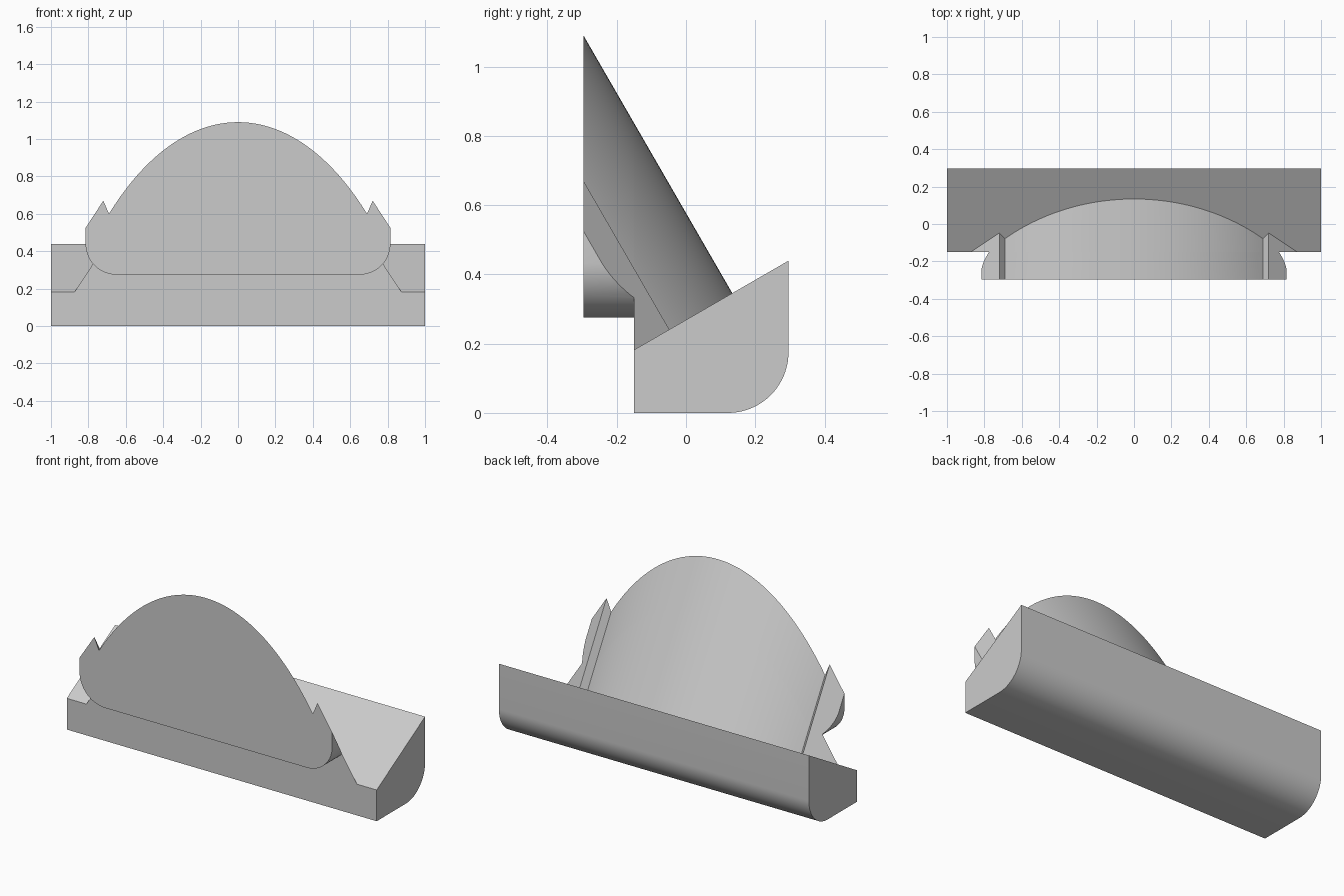
import bpy, bmesh, math
from mathutils import Vector

cube = bpy.data.objects.get("Cube")
if cube:
    bpy.data.objects.remove(cube, do_unlink=True)

grey = bpy.data.materials.new("plain grey")
grey.use_nodes = True
grey.diffuse_color = (0.6, 0.6, 0.6, 1)
grey.node_tree.nodes["Principled BSDF"].inputs["Base Color"].default_value = (0.6, 0.6, 0.6, 1)

FRONT, STEP, BACK = -0.296, -0.15, 0.296   # depth planes
LIP = 0.182                                # height of the base's front edge
TILT = math.radians(30)
SLOPE = math.tan(TILT)
AXIS = Vector((0, math.sin(TILT), -math.cos(TILT)))


def arc(cx, cy, r, start, end, n=20):
    angles = [math.radians(start + (end - start) * i / n) for i in range(n + 1)]
    return [(cx + r * math.cos(a), cy + r * math.sin(a)) for a in angles]


def prism(starts, ends):
    bm = bmesh.new()
    a = [bm.verts.new(p) for p in starts]
    b = [bm.verts.new(p) for p in ends]
    bm.faces.new(a)
    bm.faces.new(b[::-1])
    for i in range(len(a)):
        j = (i + 1) % len(a)
        bm.faces.new((a[j], a[i], b[i], b[j]))
    return bm


def cut(bm, point, normal):
    # Remove everything on the normal's side and close the opening
    bmesh.ops.bisect_plane(bm, geom=bm.verts[:] + bm.edges[:] + bm.faces[:], dist=1e-6,
                           plane_co=point, plane_no=normal, clear_outer=True)
    rim = [e for e in bm.edges if e.is_boundary]
    if rim:
        bmesh.ops.holes_fill(bm, edges=rim, sides=0)


def finish(bm, name):
    bmesh.ops.recalc_face_normals(bm, faces=bm.faces[:])
    mesh = bpy.data.meshes.new(name)
    bm.to_mesh(mesh)
    bm.free()
    mesh.materials.append(grey)
    obj = bpy.data.objects.new(name, mesh)
    bpy.context.collection.objects.link(obj)
    bpy.ops.object.select_all(action="DESELECT")
    obj.select_set(True)
    bpy.context.view_layer.objects.active = obj
    bpy.ops.object.shade_smooth_by_angle(angle=math.radians(25))


def tilted_body():
    # Domed, notched outline pushed square onto the sloping top of the base
    r, rim_x, low = 1.094, 0.69, 0.12
    dome = []
    for i in range(49):
        x = rim_x * (1 - i / 24)
        dome.append((x, 1.09 - 2 * (r - math.sqrt(r * r - x * x))))
    ear = [(0.72 + (0.67 - low) / 1.53, low), (0.72, 0.67)]
    outline = ear + dome + [(-x, z) for x, z in ear[::-1]]
    starts = [Vector((x, FRONT, z)) for x, z in outline]
    up = Vector((0, -SLOPE, 1))
    foot = Vector((0, STEP, LIP))
    ends = [p + AXIS * ((foot - p).dot(up) / AXIS.dot(up)) for p in starts]
    return prism(starts, ends)


# Base: wedge with a rounded lower back edge
radius = 0.175
side = [(STEP, 0)] + arc(BACK - radius, radius, radius, -90, 0)
side += [(BACK, LIP + (BACK - STEP) * SLOPE), (STEP, LIP)]
finish(prism([(-1, y, z) for y, z in side], [(1, y, z) for y, z in side]), "base")

# Rear part of the tilted body, resting on the base
rear = tilted_body()
cut(rear, (0, STEP, 0), (0, -1, 0))
finish(rear, "dome_rear")

# Overhanging front part, trimmed to upright sides with rounded lower corners
front = tilted_body()
cut(front, (0, STEP, 0), (0, 1, 0))
half_width, floor, corner = 0.815, 0.275, 0.165
cut(front, (0, 0, floor), (0, 0, -1))
for s in (-1, 1):
    cut(front, (s * half_width, 0, 0), (s, 0, 0))
    for i in range(1, 16):
        a = math.radians(90 * i / 16)
        n = Vector((s * math.cos(a), 0, -math.sin(a)))
        cut(front, Vector((s * (half_width - corner), 0, floor + corner)) + n * corner, n)
finish(front, "dome_front")
